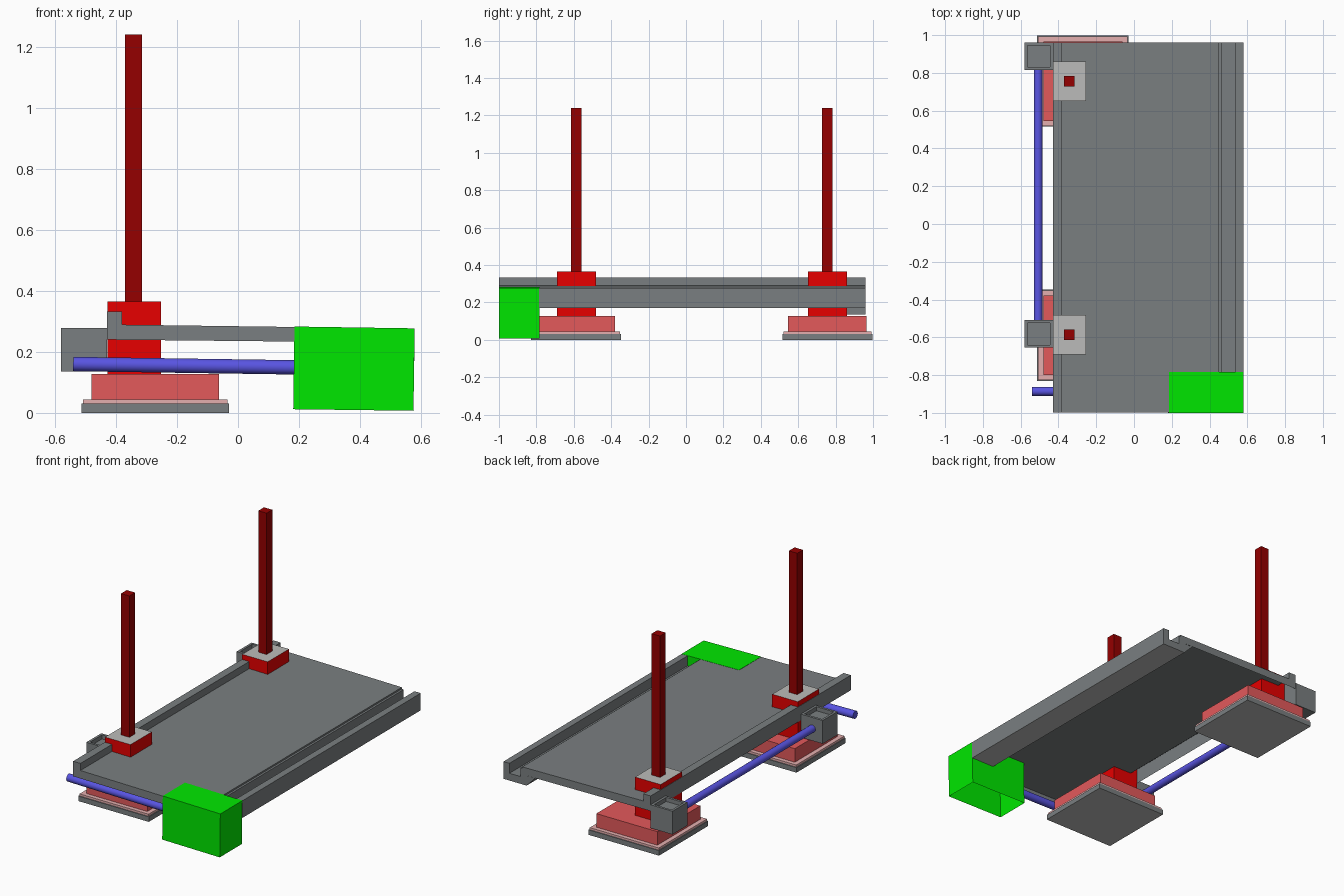
import bpy, bmesh, math
from mathutils import Vector

if "Cube" in bpy.data.objects:
    bpy.data.objects.remove(bpy.data.objects["Cube"])


def material(name, rgb):
    m = bpy.data.materials.new(name)
    m.diffuse_color = (*rgb, 1)
    m.use_nodes = True
    m.node_tree.nodes["Principled BSDF"].inputs["Base Color"].default_value = m.diffuse_color
    return m


GREY = material("steel_grey", (0.195, 0.212, 0.218))
LIGHT = material("light_grey", (0.5, 0.5, 0.49))
GREEN = material("green", (0.0, 0.8, 0.0))
RED = material("bright_red", (0.8, 0.0, 0.0))
DARK = material("dark_red", (0.3, 0.0, 0.0))
ROSE = material("rose_red", (0.77, 0.1, 0.105))
PINK = material("pale_pink", (0.78, 0.43, 0.43))
BLUE = material("blue", (0.1, 0.09, 0.76))


def finish(name, bm, *mats):
    me = bpy.data.meshes.new(name)
    bm.to_mesh(me)
    bm.free()
    for m in mats:
        me.materials.append(m)
    ob = bpy.data.objects.new(name, me)
    bpy.context.collection.objects.link(ob)
    return ob


def extrude(name, profile, y0, y1, mat, under=None, skip=()):
    """Extrude an x-z outline along y; skip lists the outline edges left open."""
    bm = bmesh.new()
    a = [bm.verts.new((x, y0, z)) for x, z in profile]
    b = [bm.verts.new((x, y1, z)) for x, z in profile]
    bm.faces.new(a)
    bm.faces.new(b)
    sides = []
    for i in range(len(a)):
        j = (i + 1) % len(a)
        sides.append(bm.faces.new((a[i], a[j], b[j], b[i])))
    bmesh.ops.recalc_face_normals(bm, faces=bm.faces)
    if under:
        min(bm.faces, key=lambda f: f.calc_center_median().z).material_index = 1
    if skip:
        bmesh.ops.delete(bm, geom=[sides[i] for i in skip], context='FACES_ONLY')
    return finish(name, bm, mat, *([under] if under else []))


def box(name, x, y, z, mat, top=None, under=None, recess=None):
    bm = bmesh.new()
    bmesh.ops.create_cube(bm, size=1)
    for v in bm.verts:
        v.co = [(r[0] + r[1]) / 2 + c * (r[1] - r[0]) for r, c in zip((x, y, z), v.co)]
    bm.normal_update()
    for f in bm.faces:
        if (top and f.normal.z > 0.9) or (under and f.normal.z < -0.9):
            f.material_index = 1
    if recess:
        # sunken square pocket in the top face
        up = [f for f in bm.faces if f.normal.z > 0.9]
        bmesh.ops.inset_individual(bm, faces=up, thickness=recess[0], use_even_offset=True)
        bm.normal_update()
        bmesh.ops.inset_individual(bm, faces=up, thickness=0.0005, depth=-recess[1])
    extra = top or under
    return finish(name, bm, mat, *([extra] if extra else []))


def rod(name, p, q, radius):
    p, q = Vector(p), Vector(q)
    bm = bmesh.new()
    bmesh.ops.create_cone(bm, cap_ends=True, segments=24, radius1=radius,
                          radius2=radius, depth=(q - p).length)
    rot = (q - p).to_track_quat('Z', 'Y').to_matrix()
    for v in bm.verts:
        v.co = rot @ v.co + (p + q) / 2
    for f in bm.faces:
        f.smooth = len(f.verts) == 4
    return finish(name, bm, BLUE)


# Deck: hollow plate with a lip on the left, joined to a slotted edge beam
extrude("deck", [(-0.43, 0.24), (-0.43, 0.333), (-0.38, 0.333), (-0.38, 0.289),
                 (0.45, 0.278), (0.45, 0.231)], -0.999, 0.96, GREY, skip=(4, 5))
extrude("edge_beam", [
    (0.45, 0.278), (0.45, 0.268), (0.463, 0.268), (0.463, 0.215),
    (0.537, 0.215), (0.537, 0.277), (0.579, 0.276), (0.579, 0.17),
    (0.42, 0.17), (0.36, 0.231), (0.45, 0.231)], -0.785, 0.96, GREY,
    under=LIGHT, skip=(9, 10))

# Drive housing at the front right corner, open underneath
extrude("drive_housing", [(0.181, 0.012), (0.185, 0.283), (0.579, 0.277),
                          (0.575, 0.007)], -1, -0.783, GREEN, skip=(3,))

# Rods
rod("cross_rod", (-0.54, -0.886, 0.160), (0.2, -0.886, 0.149), 0.0235)
rod("side_rod", (-0.508, -0.55, 0.21), (-0.508, 0.85, 0.21), 0.0225)

# Two support posts, each with pad, base, clamp, column and rod bracket
for tag, c, b in (("front", -0.586, -0.582), ("rear", 0.756, 0.888)):
    py = c + (0.0 if tag == "rear" else -0.003)
    box(tag + "_pad", (-0.513, -0.03), (py - 0.241, py + 0.241), (0, 0.031), GREY, under=LIGHT)
    box(tag + "_pad_liner", (-0.508, -0.035), (py - 0.236, py + 0.236), (0.031, 0.044), PINK)
    box(tag + "_base", (-0.48, -0.062), (py - 0.21, py + 0.21), (0.044, 0.128), ROSE)
    box(tag + "_clamp", (-0.428, -0.253), (c - 0.104, c + 0.104), (0.128, 0.365), RED, top=LIGHT)
    box(tag + "_column", (-0.371, -0.314), (c - 0.028, c + 0.028), (0.36, 1.24), DARK)
    box(tag + "_rod_bracket", (-0.58, -0.43), (b - 0.073, b + 0.073), (0.135, 0.279),
        GREY, recess=(0.015, 0.025))
